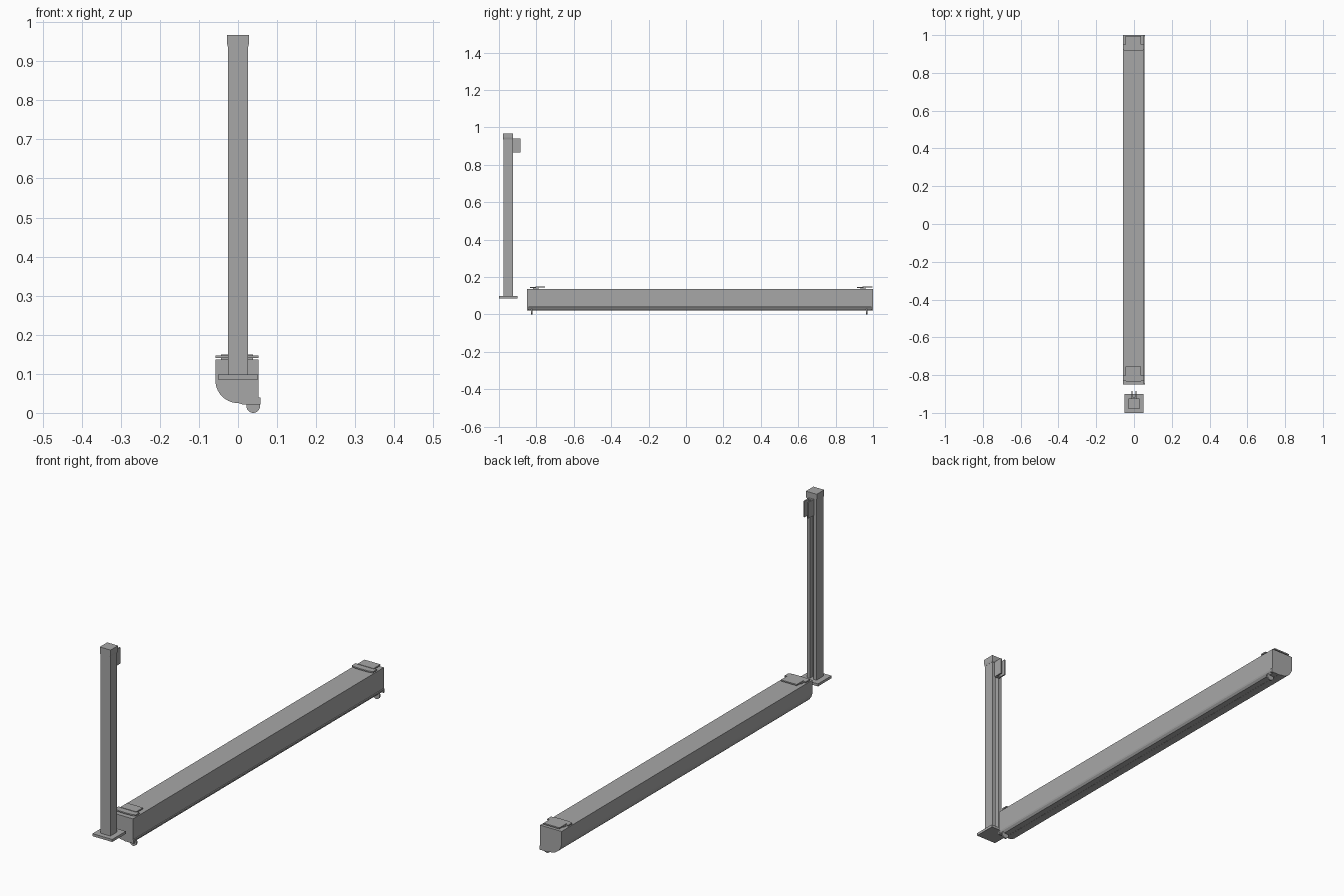
import bpy, bmesh, math
from mathutils import Vector

cube = bpy.data.objects.get("Cube")
if cube:
    bpy.data.objects.remove(cube, do_unlink=True)

# Single grey finish
grey = bpy.data.materials.new("satin grey")
grey.use_nodes = True
COL = (0.39, 0.39, 0.39, 1.0)
grey.diffuse_color = COL
grey.node_tree.nodes["Principled BSDF"].inputs["Base Color"].default_value = COL


def prism(name, pts, axis, lo, hi):
    """Extrude a 2D profile: axis 'y' uses (x, z) points, axis 'z' uses (x, y)."""
    bm = bmesh.new()
    place = (lambda a, b: (a, lo, b)) if axis == 'y' else (lambda a, b: (a, b, lo))
    face = bm.faces.new([bm.verts.new(place(a, b)) for a, b in pts])
    ext = bmesh.ops.extrude_face_region(bm, geom=[face])
    move = Vector((0, hi - lo, 0)) if axis == 'y' else Vector((0, 0, hi - lo))
    verts = [g for g in ext["geom"] if isinstance(g, bmesh.types.BMVert)]
    bmesh.ops.translate(bm, verts=verts, vec=move)
    bmesh.ops.recalc_face_normals(bm, faces=bm.faces[:])
    mesh = bpy.data.meshes.new(name)
    bm.to_mesh(mesh)
    bm.free()
    mesh.materials.append(grey)
    ob = bpy.data.objects.new(name, mesh)
    bpy.context.collection.objects.link(ob)
    return ob


def box(name, x0, x1, y0, y1, z0, z1):
    return prism(name, [(x0, y0), (x1, y0), (x1, y1), (x0, y1)], 'z', z0, z1)


def arc(cx, cz, r, a0, a1, n):
    return [(cx + r * math.cos(math.radians(a0 + (a1 - a0) * i / n)),
             cz + r * math.sin(math.radians(a0 + (a1 - a0) * i / n))) for i in range(n + 1)]


def smooth(ob):
    bpy.ops.object.select_all(action='DESELECT')
    ob.select_set(True)
    bpy.context.view_layer.objects.active = ob
    bpy.ops.object.shade_smooth_by_angle(angle=math.radians(30))


Y0, Y1, CAP = -0.85, 1.0, 0.008

# Long cassette housing: square top, rounded lower back, open lower front corner
curve = arc(0.001, 0.084, 0.059, 180, 270, 14)
housing = prism("cassette_housing",
                [(0.053, 0.137), (-0.058, 0.137)] + curve +
                [(0.014, 0.025), (0.014, 0.040), (0.053, 0.040)],
                'y', Y0 + CAP, Y1 - CAP)
smooth(housing)

# End caps with a closed corner and a small step at the front
for name, y in (("front_end_cap", Y0), ("rear_end_cap", Y1 - CAP)):
    cap = prism(name,
                [(0.053, 0.137), (-0.058, 0.137)] + curve +
                [(0.010, 0.022), (0.057, 0.022), (0.057, 0.040), (0.053, 0.040)],
                'y', y, y + CAP)
    smooth(cap)

# Bottom rail sitting in the open corner, with a sloping face
prism("bottom_rail",
      [(0.018, 0.022), (0.046, 0.022), (0.054, 0.031), (0.056, 0.038), (0.018, 0.038)],
      'y', Y0 + CAP, Y1 - CAP)

# Round guide discs near both ends of the rail
for name, y in (("front_guide_disc", -0.829), ("rear_guide_disc", 0.963)):
    disc = prism(name, arc(0.039, 0.0175, 0.0175, 0, 345, 23), 'y', y, y + 0.007)
    smooth(disc)

# Top mounting brackets: foot, wide bowed flange and narrow tongue
for side, y in (("front", -0.835), ("rear", 0.915)):
    box(side + "_bracket_foot", -0.043, 0.038, y + 0.018, y + 0.046, 0.136, 0.143)
    flange = [(-0.057, y + 0.034), (-0.057, y + 0.006), (-0.035, y + 0.001), (0.0, y),
              (0.030, y + 0.001), (0.052, y + 0.006), (0.052, y + 0.034)]
    prism(side + "_bracket_flange", flange, 'z', 0.141, 0.147)
    box(side + "_bracket_tongue", -0.044, 0.038, y + 0.030, y + 0.081, 0.143, 0.149)

# Upright post with a guide groove down its rear face
W, G = 0.025, 0.009
prism("post",
      [(-W, -0.977), (W, -0.977), (W, -0.926), (G, -0.926), (G, -0.950),
       (-G, -0.950), (-G, -0.926), (-W, -0.926)],
      'z', 0.098, 0.945)
box("post_base_plate", -0.051, 0.051, -1.0, -0.9, 0.086, 0.098)

# Post cap with tapered lower lip
prism("post_cap",
      [(-0.0255, 0.935), (0.0255, 0.935), (0.028, 0.945), (0.028, 0.967),
       (-0.028, 0.967), (-0.028, 0.945)],
      'y', -0.979, -0.924)

# Channel bracket near the top of the post
for name, s in (("left", 1), ("right", -1)):
    xs = sorted((s * 0.007, s * 0.013))
    box("post_bracket_" + name + "_plate", xs[0], xs[1], -0.926, -0.885, 0.865, 0.94)
box("post_bracket_web", -0.013, 0.013, -0.928, -0.915, 0.865, 0.94)
